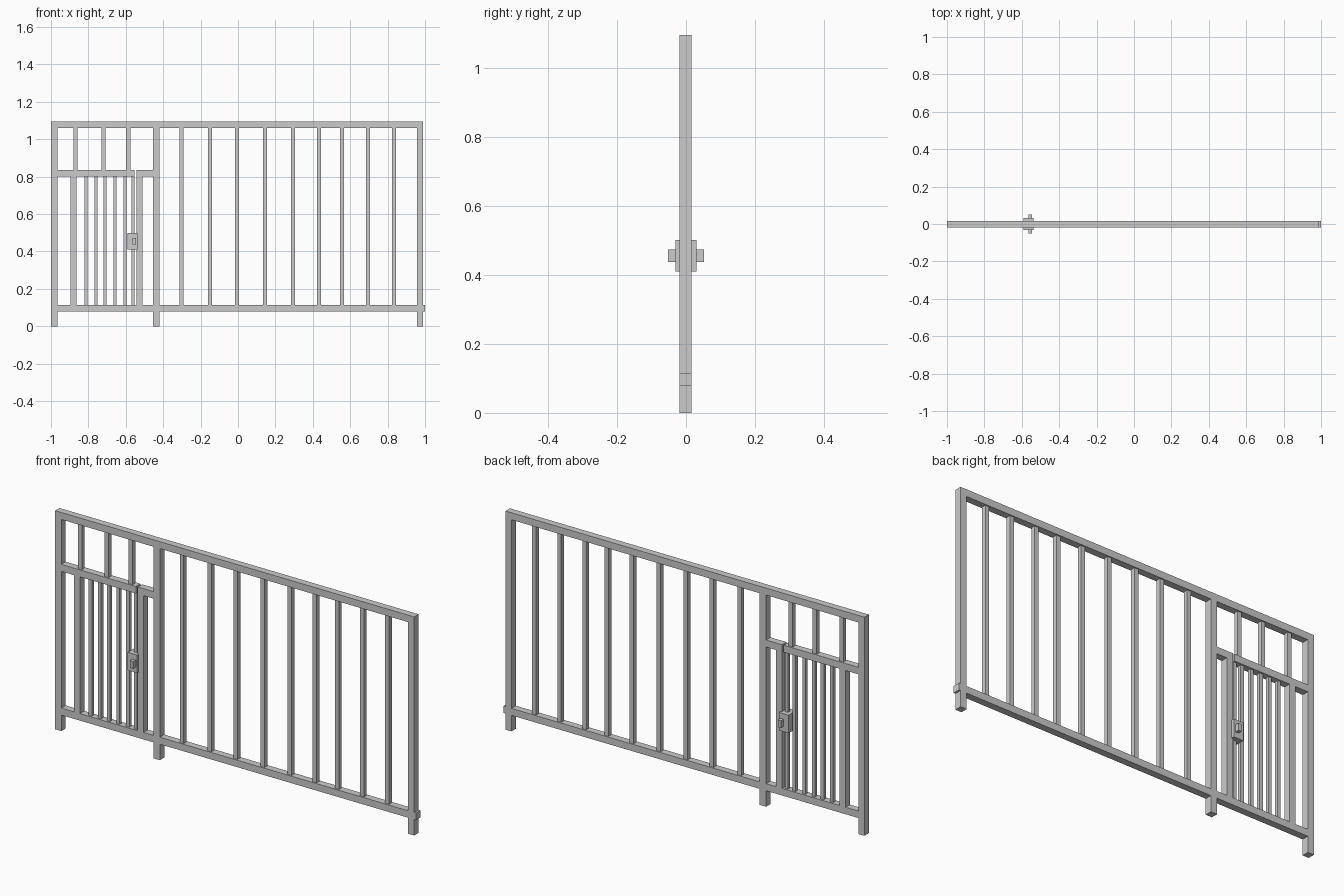
import bpy, bmesh

Y0, Y1 = -0.019, 0.016      # frame depth
YC = (Y0 + Y1) / 2


def box(name, x0, x1, z0, z1, y0=Y0, y1=Y1):
    bm = bmesh.new()
    bmesh.ops.create_cube(bm, size=1)
    for v in bm.verts:
        v.co.x = x1 if v.co.x > 0 else x0
        v.co.y = y1 if v.co.y > 0 else y0
        v.co.z = z1 if v.co.z > 0 else z0
    me = bpy.data.meshes.new(name)
    bm.to_mesh(me)
    bm.free()
    ob = bpy.data.objects.new(name, me)
    bpy.context.collection.objects.link(ob)
    return ob


def bars(name, xs, w, z0, z1):
    for x in xs:
        box(name, x - w / 2, x + w / 2, z0, z1, YC - w / 2, YC + w / 2)


# Posts
box("left_post", -1.0, -0.966, 0, 1.06)
box("middle_post", -0.455, -0.42, 0, 1.06)
box("right_post", 0.956, 0.99, 0, 1.06)

# Rails
box("top_rail", -1.0, 0.99, 1.06, 1.095)
box("bottom_rail", -0.966, 1.0, 0.08, 0.115)
box("gate_top_rail", -0.966, -0.553, 0.80, 0.835)
box("latch_top_rail", -0.543, -0.455, 0.80, 0.835)

# Gate uprights
box("hinge_post", -0.896, -0.863, 0.115, 0.80)
box("latch_post", -0.543, -0.51, 0.115, 0.80)

# Bars
bars("fence_bar", (-0.303, -0.149, -0.005, 0.145, 0.295, 0.434,
                   0.557, 0.696, 0.835), 0.022, 0.115, 1.06)
bars("upper_bar", (-0.868, -0.72, -0.587), 0.022, 0.835, 1.06)
bars("gate_bar", (-0.812, -0.76, -0.711, -0.658, -0.604, -0.562),
     0.017, 0.115, 0.80)

# Lock: case with a knob on each side
box("lock_case", -0.59, -0.537, 0.41, 0.50, -0.031, 0.031)
box("lock_knob", -0.563, -0.545, 0.437, 0.473, -0.052, 0.052)
